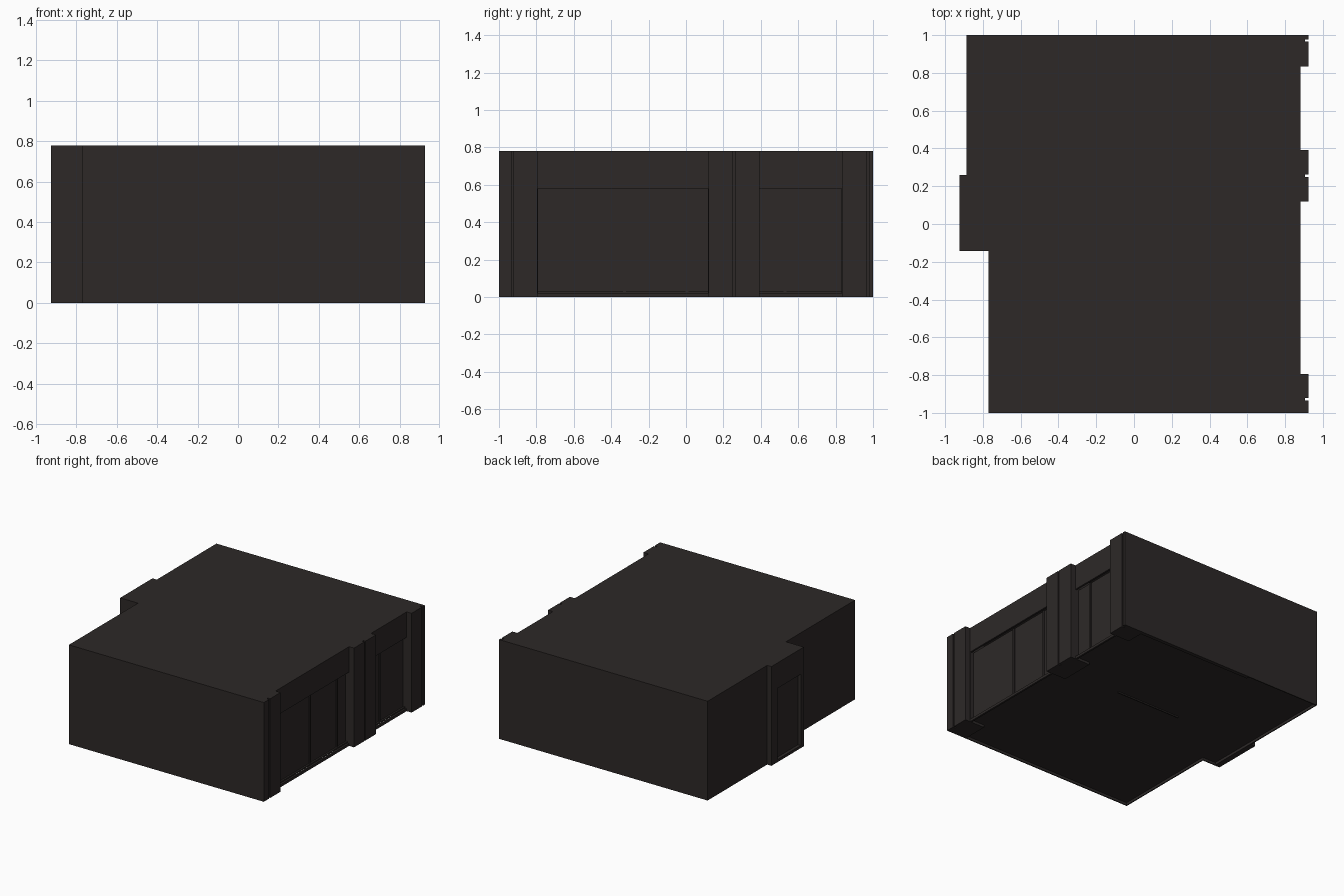
import bpy, bmesh

if "Cube" in bpy.data.objects:
    bpy.data.objects.remove(bpy.data.objects["Cube"])

TOP = 0.78
WALL_X, PIL_X = 0.882, 0.925      # right wall plane and pilaster face
mat = bpy.data.materials.new("dark_grey")
mat.diffuse_color = (0.026, 0.0215, 0.0205, 1)
mat.use_nodes = True
mat.node_tree.nodes["Principled BSDF"].inputs["Base Color"].default_value = mat.diffuse_color


def prism(name, pts, z0, z1):
    """Extrude a plan outline from z0 to z1."""
    bm = bmesh.new()
    face = bm.faces.new([bm.verts.new((x, y, z0)) for x, y in pts])
    res = bmesh.ops.extrude_face_region(bm, geom=[face])
    verts = [v for v in res["geom"] if isinstance(v, bmesh.types.BMVert)]
    bmesh.ops.translate(bm, verts=verts, vec=(0, 0, z1 - z0))
    bmesh.ops.recalc_face_normals(bm, faces=bm.faces[:])
    me = bpy.data.meshes.new(name)
    bm.to_mesh(me)
    bm.free()
    me.materials.append(mat)
    ob = bpy.data.objects.new(name, me)
    bpy.context.collection.objects.link(ob)
    return ob


def box(name, x0, x1, y0, y1, z0, z1):
    return prism(name, [(x0, y0), (x1, y0), (x1, y1), (x0, y1)], z0, z1)


def cut(target, cutter):
    mod = target.modifiers.new(cutter.name, 'BOOLEAN')
    mod.operation = 'DIFFERENCE'
    mod.solver = 'EXACT'
    mod.object = cutter
    cutter.hide_render = True
    cutter.hide_set(True)


# Pilasters on the right side: y start, y end, groove centre
pilasters = [(-1.0, -0.793, -0.928), (0.12, 0.392, 0.255), (0.835, 1.0, 0.972)]

# Building outline with stepped left side and grooved pilasters
outline = [(-0.888, 1), (-0.888, 0.26), (-0.925, 0.26), (-0.925, -0.142),
           (-0.77, -0.142), (-0.77, -1)]
for y0, y1, g in pilasters:
    if y0 > -1:
        outline.append((WALL_X, y0))
    outline += [(PIL_X, y0), (PIL_X, g - .006), (PIL_X - .02, g - .006),
                (PIL_X - .02, g + .006), (PIL_X, g + .006), (PIL_X, y1)]
    if y1 < 1:
        outline.append((WALL_X, y1))
shell = prism("building_shell", outline, 0, TOP)

# Hollow interior with thin walls and roof, open below
inner = [(-0.88, 0.992), (-0.88, -0.134), (-0.762, -0.134), (-0.762, -0.992),
         (0.868, -0.992), (0.868, 0.992)]
cut(shell, prism("interior_cutter", inner, -0.1, 0.77))

# Window bays (open below the sill line) and side door recess
bays = [(-0.79, 0.117, (-0.33, 0.005)), (0.392, 0.832, (0.53,))]
for y0, y1, _ in bays:
    cut(shell, box("window_cutter", 0.8, 0.98, y0, y1, 0.02, 0.58))
cut(shell, box("door_cutter", -1.0, -0.9, -0.105, 0.185, 0.02, 0.58))

# Glazing and mullions
for y0, y1, mullions in bays:
    box("window_glass", 0.848, 0.854, y0, y1, 0.02, 0.58)
    for y in mullions:
        box("mullion", 0.85, 0.861, y - 0.008, y + 0.008, 0.02, 0.58)

# Recessed floor
prism("floor_slab", [(x * 0.9995, y * 0.9995) for x, y in inner], 0.02, 0.03)

# Structural piers behind the pilasters
for y0, y1, _ in pilasters:
    box("pier", 0.75, 0.868, max(y0, -0.992), min(y1, 0.992), 0, 0.77)

# Rear wall lining and interior partitions
box("rear_wall_lining", -0.25, 0.868, 0.97, 0.992, 0, 0.77)
box("rear_partition", -0.83, -0.65, 0.447, 0.453, 0.03, 0.77)
box("middle_partition", -0.25, 0.32, 0.195, 0.205, 0.01, 0.77)
